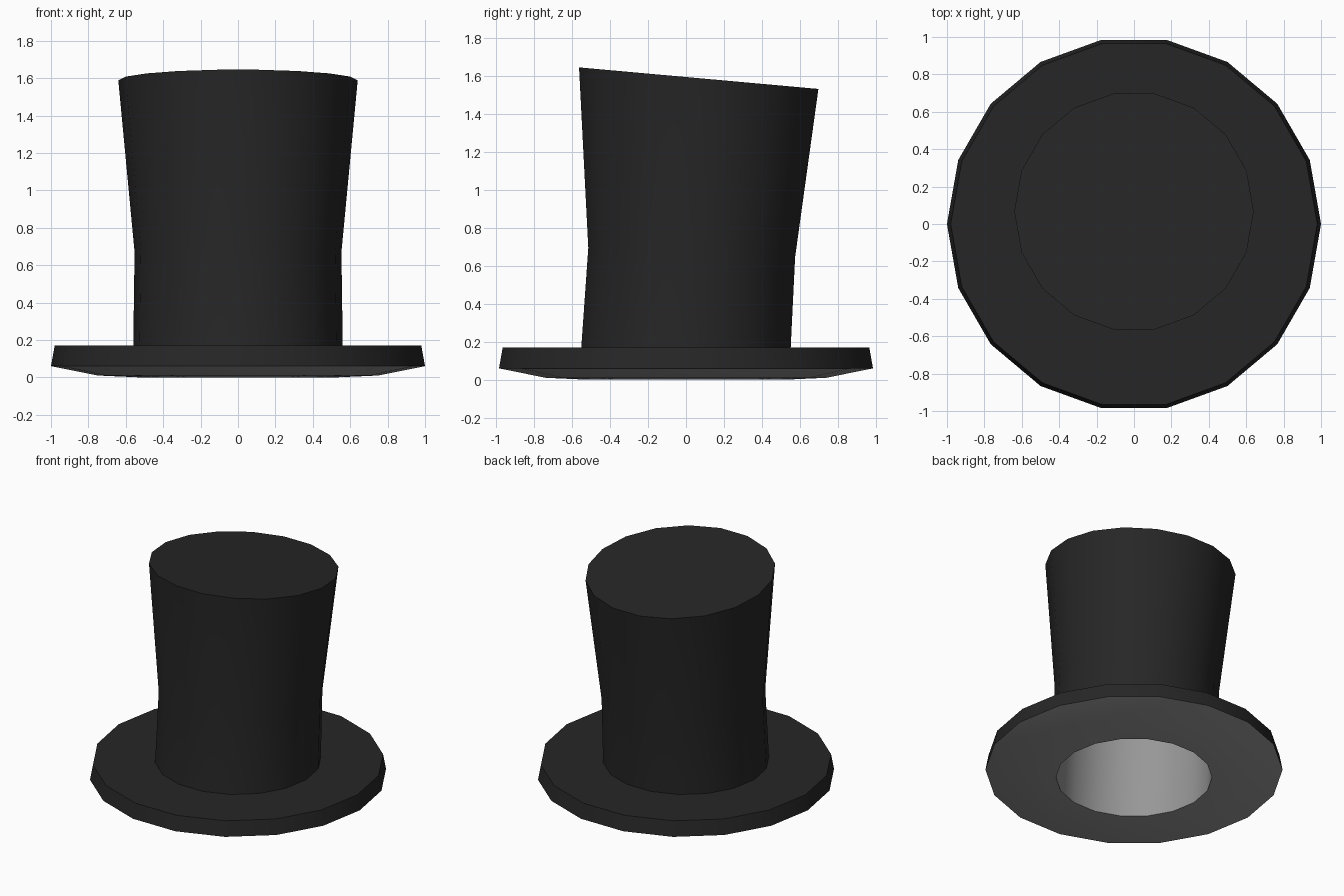
import bpy, bmesh, math

SIDES = 18

cube = bpy.data.objects.get("Cube")
if cube:
    bpy.data.objects.remove(cube, do_unlink=True)


def make_material(name, value):
    mat = bpy.data.materials.new(name)
    mat.use_nodes = True
    color = (value, value, value, 1)
    mat.diffuse_color = color
    mat.node_tree.nodes["Principled BSDF"].inputs["Base Color"].default_value = color
    return mat


def loft(name, rings, mat, cap=False, inward=False):
    """Skin rings given as (radius, centre y, centre z, z slope along y)."""
    bm = bmesh.new()
    loops = []
    for radius, cy, cz, slope in rings:
        loop = []
        for i in range(SIDES):
            a = math.tau * i / SIDES
            y = radius * math.sin(a)
            loop.append(bm.verts.new((radius * math.cos(a), cy + y, cz + slope * y)))
        loops.append(loop)
    for low, high in zip(loops, loops[1:]):
        for i in range(SIDES):
            j = (i + 1) % SIDES
            bm.faces.new((low[i], low[j], high[j], high[i]))
    if cap:
        bm.faces.new(loops[-1])
    if inward:
        bmesh.ops.reverse_faces(bm, faces=bm.faces[:])
    mesh = bpy.data.meshes.new(name)
    bm.to_mesh(mesh)
    bm.free()
    mesh.materials.append(mat)
    obj = bpy.data.objects.new(name, mesh)
    bpy.context.collection.objects.link(obj)
    bpy.ops.object.select_all(action='DESELECT')
    obj.select_set(True)
    bpy.context.view_layer.objects.active = obj
    bpy.ops.object.shade_smooth_by_angle(angle=math.radians(30))
    return obj


black = make_material("black felt", 0.0195)
grey = make_material("grey lining", 0.31)

# Brim: slightly tapered edge and flat upper face
loft("brim", [(1.0, 0, 0.06, 0), (0.98, 0, 0.17, 0), (0.56, 0, 0.17, 0)], black)

# Brim underside: shallow dish down to the head opening
loft("brim_underside", [(0.525, 0, 0, 0), (0.75, 0, 0.01, 0), (1.0, 0, 0.06, 0)],
     grey, inward=False)

# Crown: narrow waist, flared and tilted top that leans back
loft("crown", [(0.56, 0, 0.17, 0), (0.553, 0.03, 0.67, -0.045),
               (0.64, 0.067, 1.588, -0.09)], black, cap=True)

# Lining: inner wall of the crown
loft("lining", [(0.525, 0, 0, 0), (0.515, 0.03, 0.67, -0.045),
                (0.6, 0.065, 1.54, -0.09)], grey, cap=True, inward=True)
